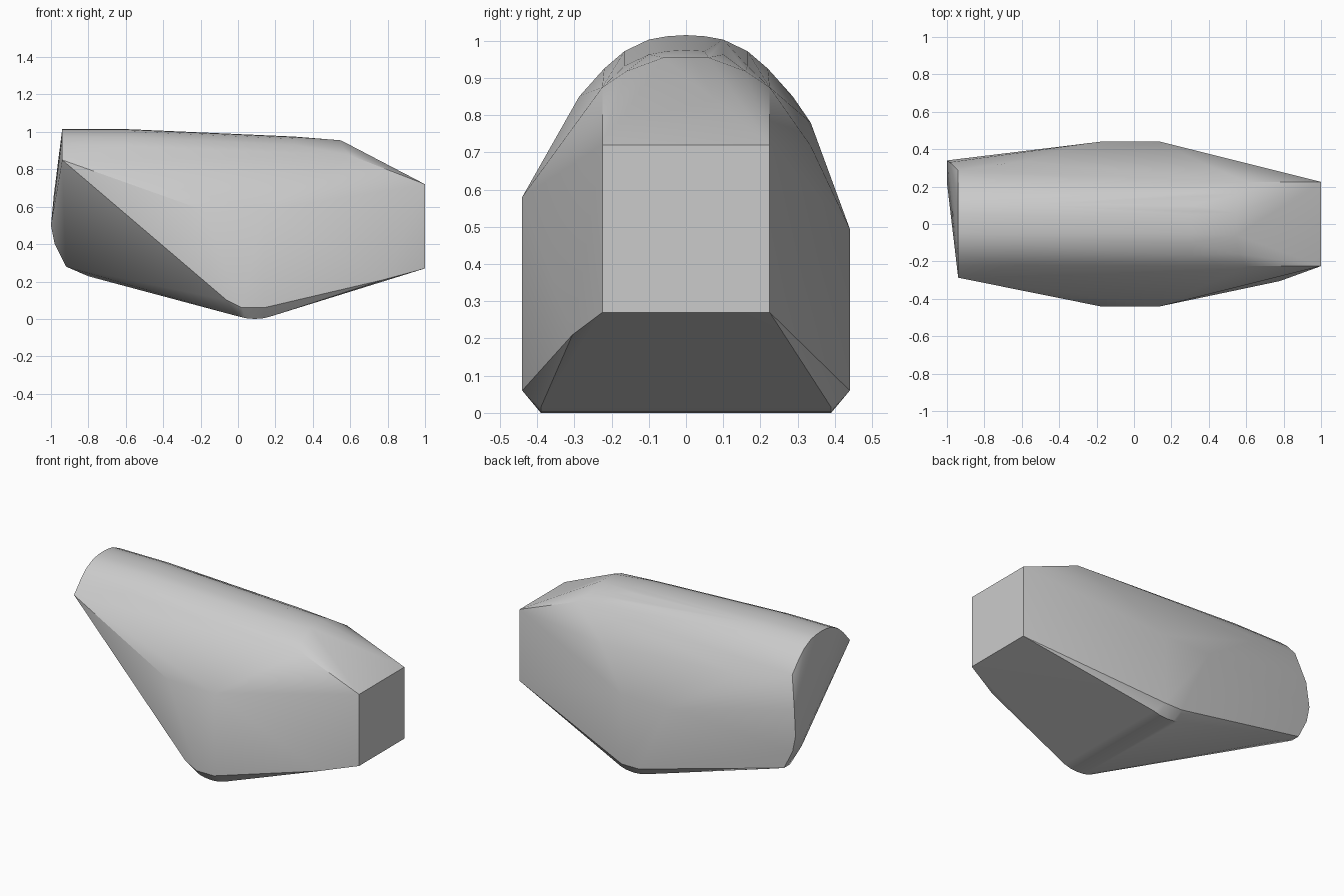
import bpy
import bmesh
import math

cube = bpy.data.objects.get("Cube")
if cube:
    bpy.data.objects.remove(cube)

# Single grey finish
grey = bpy.data.materials.new("plain_grey")
grey.use_nodes = True
colour = (0.6, 0.6, 0.6, 1)
grey.diffuse_color = colour
grey.node_tree.nodes["Principled BSDF"].inputs["Base Color"].default_value = colour

points = []


def both(x, y, z):
    """Add a point and its twin across the long axis."""
    points.extend([(x, y, z), (x, -y, z)])


# Rounded roof: one arch repeated along the length, sinking to the nose
arch = [(0, 1.015), (.05, 1.012), (.1, 1.003), (.165, .972), (.22, .925)]
for x, drop in [(-.94, 0), (-.6, 0), (.3, .04)]:
    for y, z in arch:
        both(x, y, z - drop)
both(-.94, .287, .85)
both(.55, .06, .955)
both(.56, .16, .918)
both(.6, .225, .875)

# Square nose plate
for z in (.27, .72):
    both(1, .225, z)

# Rounded keel across the belly
for x, z in [(0, .014), (.04, .004), (.09, 0), (.14, .004), (.18, .015)]:
    both(x, .39, z)
for x in (.02, .14):
    both(x, .44, .06)

# Upright flanks, taller on the front side
for x in (-.18, .14):
    points.extend([(x, -.44, .58), (x, .44, .495)])
points.extend([(-.06, -.437, .1), (.78, -.305, .21)])
points.extend([(-.6, .335, .78), (.35, .335, .718)])

# Tail corner left by the slanted cut
points.extend([(-.985, .33, .66), (-1, .34, .5), (-1, .22, .5),
               (-.98, .34, .4), (-.98, .25, .4),
               (-.92, .34, .28), (-.92, .28, .28), (-.8, .3, .228)])

# Wrap the frame points in one closed shell
bm = bmesh.new()
for p in points:
    bm.verts.new(p)
bmesh.ops.remove_doubles(bm, verts=bm.verts, dist=.001)
hull = bmesh.ops.convex_hull(bm, input=bm.verts)
spare = {g for g in hull["geom_interior"] + hull["geom_unused"]
         if isinstance(g, bmesh.types.BMVert)}
bmesh.ops.delete(bm, geom=list(spare), context="VERTS")
bmesh.ops.dissolve_limit(bm, angle_limit=math.radians(1),
                         verts=bm.verts, edges=bm.edges)
bmesh.ops.recalc_face_normals(bm, faces=bm.faces)

mesh = bpy.data.meshes.new("faceted_body")
bm.to_mesh(mesh)
bm.free()
mesh.materials.append(grey)
body = bpy.data.objects.new("faceted_body", mesh)
bpy.context.collection.objects.link(body)

# Soft shading with crisp plate borders
bpy.ops.object.select_all(action="DESELECT")
body.select_set(True)
bpy.context.view_layer.objects.active = body
bpy.ops.object.shade_smooth_by_angle(angle=math.radians(30))
